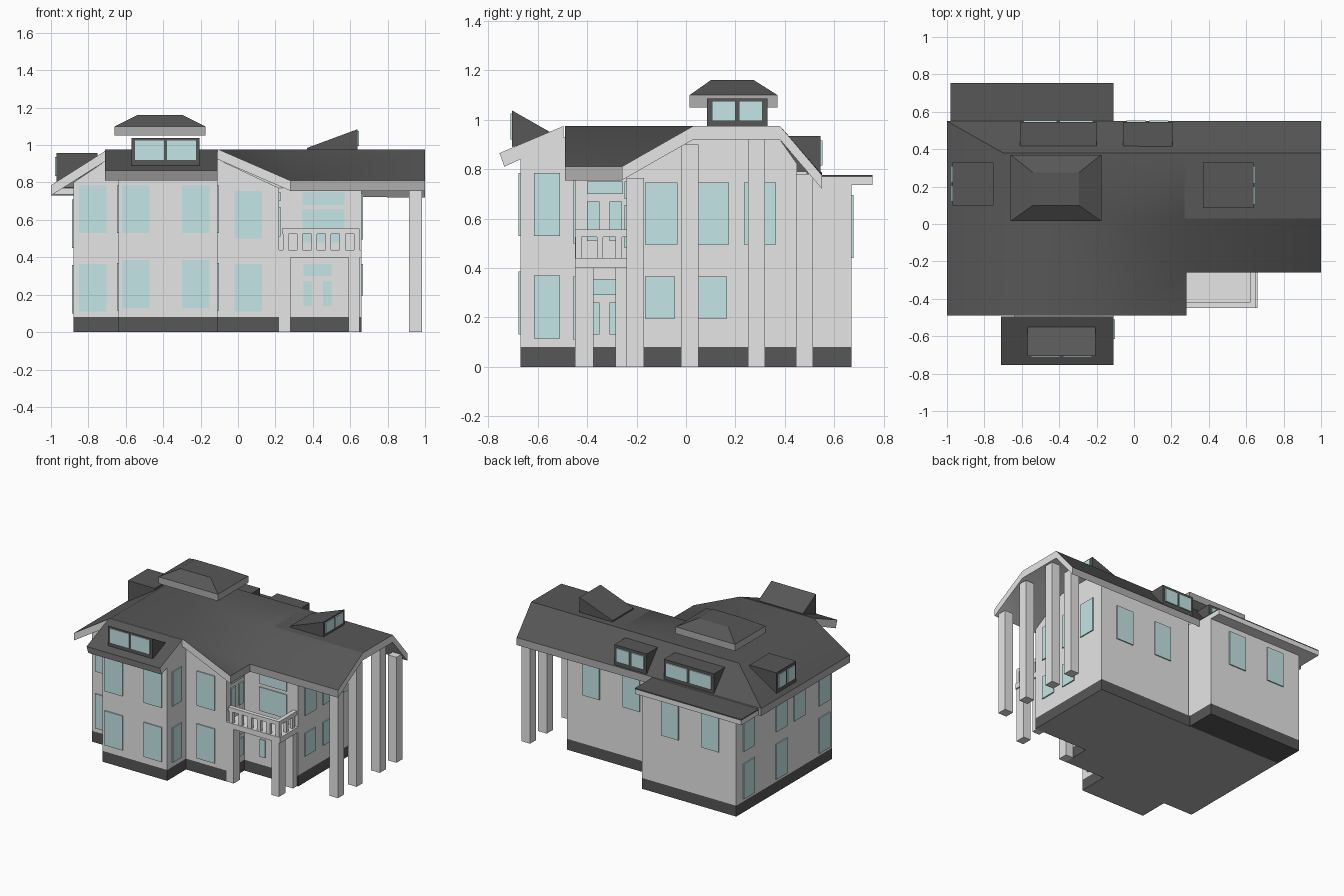
import bpy, bmesh
from math import radians

cube = bpy.data.objects.get("Cube")
if cube:
    bpy.data.objects.remove(cube)


def material(name, rgb):
    m = bpy.data.materials.new(name)
    m.use_nodes = True
    m.diffuse_color = (*rgb, 1)
    m.node_tree.nodes["Principled BSDF"].inputs["Base Color"].default_value = (*rgb, 1)
    return m


LIGHT = material("light wall", (.79, .79, .79))
DARK = material("dark roof", (.095, .095, .095))
MID = material("grey fascia", (.43, .43, .43))
GLASS = material("pale glass", (.56, .79, .79))


def make(name, verts, faces, mats, rule=None):
    """Mesh object; rule(normal, center) picks a material slot per face."""
    bm = bmesh.new()
    vs = [bm.verts.new(v) for v in verts]
    for f in faces:
        bm.faces.new([vs[i] for i in f])
    bmesh.ops.recalc_face_normals(bm, faces=bm.faces)
    bm.normal_update()
    if rule:
        for f in bm.faces:
            f.material_index = rule(f.normal, f.calc_center_median())
    me = bpy.data.meshes.new(name)
    bm.to_mesh(me)
    bm.free()
    ob = bpy.data.objects.new(name, me)
    for m in mats:
        me.materials.append(m)
    bpy.context.collection.objects.link(ob)
    return ob


def prism(name, profile, axis, lo, hi, mats, rule=None):
    """Extrude a closed 2D profile along x, y or z."""
    n = len(profile)
    place = {"x": lambda a, b, t: (t, a, b), "y": lambda a, b, t: (a, t, b),
             "z": lambda a, b, t: (a, b, t)}[axis]
    verts = [place(a, b, t) for t in (lo, hi) for a, b in profile]
    faces = [range(n), range(n, 2 * n)]
    faces += [(i, (i + 1) % n, n + (i + 1) % n, n + i) for i in range(n)]
    return make(name, verts, faces, mats, rule)


def box(name, x, y, z, mat):
    return prism(name, [(x[0], y[0]), (x[1], y[0]), (x[1], y[1]), (x[0], y[1])],
                 "z", z[0], z[1], [mat])


def pane(axis, at, side, span, z, name="window"):
    """Thin glass plate on a wall facing side * axis."""
    t = sorted((at - .001 * side, at + .008 * side))
    return box(name, t, span, z, GLASS) if axis == "x" else box(name, span, t, z, GLASS)


def top_dark(n, c):
    return 1 if n.z > .2 else 0


# Walls
prism("main_wing", [(-.88, .08), (.22, .08), (.22, .77), (-.1, .92), (-.7, .92), (-.88, .8)],
      "y", -.45, .38, [LIGHT])
prism("side_wing", [(-.24, .08), (.45, .08), (.45, .82), (.38, .92), (.03, .92), (-.24, .77)],
      "x", -.1, .66, [LIGHT])
prism("front_bay", [(-.67, .08), (-.4, .08), (-.4, .93), (-.5, .93), (-.67, .85)],
      "x", -.64, -.11, [LIGHT])
box("back_wing", (-.88, -.11), (.38, .67), (.08, .74), LIGHT)
box("back_wing_top", (-.88, -.11), (.38, .49), (.74, .79), LIGHT)

# Dark plinth following the footprint, with a paler underside below the main floor
prism("plinth", [(-.88, -.45), (-.64, -.45), (-.64, -.67), (-.11, -.67), (-.11, -.45), (.22, -.45),
                 (.22, -.24), (.66, -.24), (.66, .45), (-.88, .45)],
      "z", 0, .08, [DARK, MID], lambda n, c: 1 if n.z < -.5 else 0)
box("back_plinth", (-.88, -.11), (.45, .67), (0, .08), DARK)

# Main roof: cross-shaped slopes around a flat top
top = [(-1, -.49, .785), (-.7, -.49, .975), (-.1, -.49, .975), (.28, -.49, .81),
       (.28, -.26, .81), (1, -.26, .81), (1, .03, .975), (1, .38, .975), (1, .55, .775),
       (-1, .55, .785), (-.7, .38, .975), (-.1, .03, .975), (.27, .03, .975), (.27, .38, .975)]
sheet = [(0, 1, 10, 9), (1, 2, 11, 12, 13, 10), (12, 6, 7, 13), (2, 3, 4, 11),
         (4, 12, 11), (4, 5, 6, 12), (10, 13, 7, 8, 9)]
n = len(top)
under = [(x, y, z - .055) for x, y, z in top]
rim = [(i, (i + 1) % 10, n + (i + 1) % 10, n + i) for i in range(10)]
roof = make("main_roof", top + under, sheet + [[n + i for i in f] for f in sheet] + rim,
            [LIGHT, DARK, MID],
            lambda n, c: 1 if n.z > .2 else 2 if abs(n.z) < .1 and c.z < .8 else 0)

# Soft valleys, with the side ridge kept crisp
bpy.ops.object.select_all(action="DESELECT")
roof.select_set(True)
bpy.context.view_layer.objects.active = roof
bpy.ops.object.shade_smooth_by_angle(angle=radians(40))
for e in roof.data.edges:
    ends = [roof.data.vertices[i].co for i in e.vertices]
    if all(p.x > .26 and p.z > .97 for p in ends):
        e.use_edge_sharp = True

# Bay roof and flat back roof
prism("bay_roof", [(-.755, .865), (-.495, .975), (-.495, .92), (-.735, .81)], "x", -.71, -.11,
      [LIGHT, DARK, MID], lambda n, c: 1 if n.z > .2 else 2 if n.y < -.8 else 0)
box("back_roof", (-.98, -.11), (.47, .755), (.735, .768), LIGHT)
box("back_roof_cap", (-.98, -.11), (.47, .755), (.768, .777), DARK)

# Roof lantern
rings = [(-.66, .015, -.175, .37, 1.05), (-.66, .015, -.175, .37, 1.1),
         (-.54, .1, -.295, .275, 1.16)]
verts = [p for a, b, c, d, z in rings for p in ((a, b, z), (c, b, z), (c, d, z), (a, d, z))]
quads = [(r + i, r + (i + 1) % 4, r + 4 + (i + 1) % 4, r + 4 + i) for r in (0, 4) for i in range(4)]
make("lantern_roof", verts, quads + [range(4), range(8, 12)], [MID, DARK], top_dark)


# Dormers, each with a pair of panes
def dormer(name, profile, axis, lo, hi, at, side, z):
    prism(name, profile, axis, lo, hi, [DARK])
    mid, gap = (lo + hi) / 2, .008
    for span in ((lo + .02, mid - gap), (mid + gap, hi - .02)):
        pane("y" if axis == "x" else "x", at, side, span, z, name + "_pane")


dormer("front_dormer", [(-.705, .89), (-.705, 1.038), (-.55, .95), (-.55, .92)], "x",
       -.57, -.205, -.703, -1, (.92, 1.025))
dormer("left_dormer", [(-.97, .79), (-.97, .957), (-.75, .957), (-.75, .85)], "y",
       .1, .33, -.97, -1, (.835, .935))
dormer("right_dormer", [(.37, .97), (.64, .97), (.64, 1.085), (.37, .985)], "y",
       .085, .33, .64, 1, (.995, 1.075))
for lo, hi in ((-.61, -.2), (-.06, .205)):
    dormer("back_dormer", [(.545, .77), (.545, .935), (.41, .935), (.41, .88)], "x",
           lo, hi, .545, 1, (.815, .915))

# Front windows
for x, y, shift in ((-.85, -.45, 0), (-.62, -.67, .02), (-.3, -.67, .02), (-.02, -.45, 0)):
    pane("y", y, -1, (x, x + .148), (.11 + shift, .365 + shift))
    up = .5 if x > -.1 else .53
    pane("y", y, -1, (x, x + .148), (up, up + .255))
# Bay cheek windows
for x, side in ((-.11, 1), (-.64, -1)):
    for z in (.115, .53):
        pane("x", x, side, (-.615, -.51), (z, z + .255))
# Windows on the +x wall
for y, storeys in ((-.165, 2), (.045, 2), (.235, 1)):
    pane("x", .66, 1, (y, y + .13), (.495, .745))
    if storeys > 1:
        pane("x", .66, 1, (y, y + .12), (.195, .365))
# Windows on the -x wall
for y, storeys in ((.46, 2), (.08, 2), (-.13, 1), (-.42, 2)):
    pane("x", -.88, -1, (y, y + .13), (.45, .71))
    if storeys > 1:
        pane("x", -.88, -1, (y, y + .13), (.1, .36))
# Back windows
for x, y in ((-.74, .67), (-.41, .67), (.06, .45), (.39, .45)):
    pane("y", y, 1, (x, x + .14), (.44, .695))

# Porch and balcony doors
pane("y", -.24, -1, (.345, .57), (.68, .75), "balcony_transom")
pane("y", -.24, -1, (.345, .57), (.48, .655), "balcony_door_glass")
pane("y", -.24, -1, (.35, .5), (.3, .365), "porch_transom")
pane("x", .22, 1, (-.4, -.255), (.7, .75), "balcony_side_transom")
pane("x", .22, 1, (-.4, -.255), (.29, .355), "porch_side_transom")
for a in (.35, .455):
    pane("y", -.24, -1, (a, a + .045), (.14, .27), "porch_door_glass")
for a in (-.4, -.31):
    pane("x", .22, 1, (a, a + .05), (.51, .67), "balcony_side_glass")
    pane("x", .22, 1, (a, a + .05), (.13, .26), "porch_side_glass")

# Porch columns, balcony slab and railing
for x in (.22, .59):
    box("porch_column", (x, x + .06), (-.45, -.375), (0, .4), LIGHT)
box("porch_pilaster", (.59, .65), (-.285, -.24), (0, .4), LIGHT)
box("balcony_slab", (.22, .66), (-.45, -.24), (.4, .44), LIGHT)
box("front_rail", (.235, .65), (-.45, -.42), (.525, .555), LIGHT)
box("side_rail", (.62, .65), (-.42, -.24), (.525, .555), LIGHT)
for i in range(6):
    x = .24 + i * .076
    box("front_baluster", (x, x + .03), (-.447, -.423), (.44, .525), LIGHT)
for y in (-.36, -.285):
    box("side_baluster", (.623, .647), (y, y + .025), (.44, .525), LIGHT)

# Tall carport columns under the gable end
for y, h in ((-.24, .765), (-.02, .9), (.25, .93), (.445, .78)):
    box("tall_column", (.915, .985), (y, y + .07), (0, h), LIGHT)
